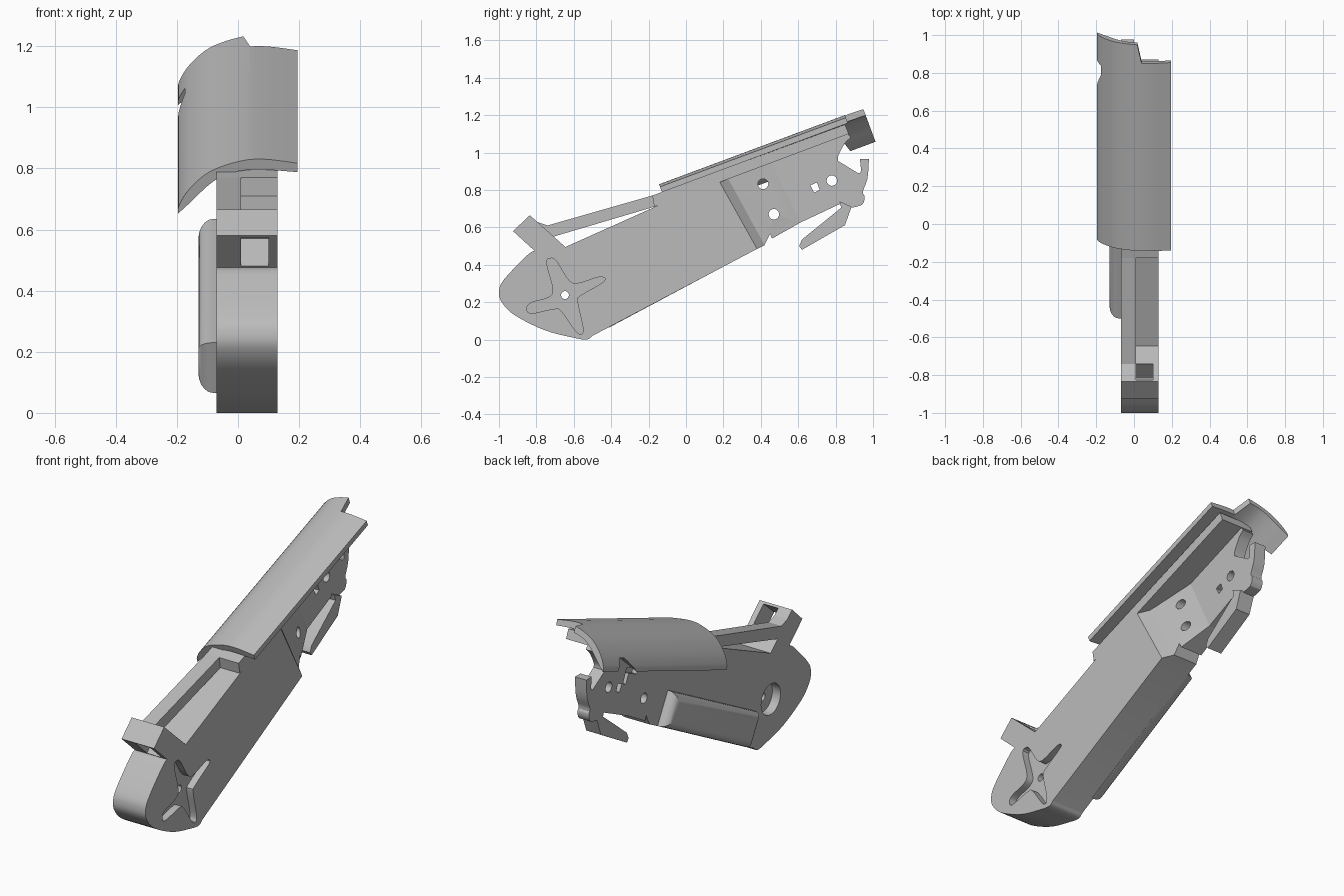
import bpy, bmesh, math
from mathutils import Vector

if "Cube" in bpy.data.objects:
    bpy.data.objects.remove(bpy.data.objects["Cube"])

grey = bpy.data.materials.new("plain grey")
grey.use_nodes = True
grey.diffuse_color = (.5, .5, .5, 1)
grey.node_tree.nodes["Principled BSDF"].inputs["Base Color"].default_value = (.5, .5, .5, 1)


def side(u, v, w):
    """Profile drawn in the y-z plane, extruded along x."""
    return Vector((w, u, v))


TILT = math.radians(20.4)


def cover(x, s, d):
    """Cover frame: across, along the tilted axis, depth below its ridge."""
    c, n = math.cos(TILT), math.sin(TILT)
    return Vector((x, -.144 + s * c + d * n, .83 + s * n - d * c))


def smooth(pts, steps=5, closed=False):
    """Rounded path running through all the points."""
    n = len(pts)
    pick = (lambda i: Vector(pts[i % n])) if closed else (lambda i: Vector(pts[max(0, min(n - 1, i))]))
    path = []
    for i in range(n if closed else n - 1):
        a, b, c, d = (pick(i + k) for k in (-1, 0, 1, 2))
        for k in range(steps):
            t = k / steps
            path.append(tuple(b + (c - a) * t / 2 + (a * 2 - b * 5 + c * 4 - d) * t * t / 2
                              + (b * 3 - a - c * 3 + d) * t ** 3 / 2))
    return path if closed else path + [tuple(pts[-1])]


def circle(u, v, r, sides=24):
    turn = [math.tau * i / sides for i in range(sides)]
    return [(u + r * math.cos(a), v + r * math.sin(a)) for a in turn]


def prism(name, pts, lo, hi, frame=side, soft=0):
    """Extrude a profile; hi may be one depth or one per point."""
    his = hi if isinstance(hi, list) else [hi] * len(pts)
    bm = bmesh.new()
    near = [bm.verts.new(frame(u, v, lo)) for u, v in pts]
    far = [bm.verts.new(frame(u, v, h)) for (u, v), h in zip(pts, his)]
    bm.faces.new(near)
    bm.faces.new(far[::-1])
    for i in range(len(pts)):
        j = (i + 1) % len(pts)
        bm.faces.new((near[i], far[i], far[j], near[j]))
    bmesh.ops.recalc_face_normals(bm, faces=bm.faces)
    if soft:
        rim = [e for e in bm.edges if all(v in near for v in e.verts)]
        bmesh.ops.bevel(bm, geom=rim, offset=soft, segments=5, profile=.5, affect='EDGES')
    mesh = bpy.data.meshes.new(name)
    bm.to_mesh(mesh)
    bm.free()
    mesh.materials.append(grey)
    ob = bpy.data.objects.new(name, mesh)
    bpy.context.collection.objects.link(ob)
    return ob


def activate(ob):
    bpy.ops.object.select_all(action='DESELECT')
    ob.select_set(True)
    bpy.context.view_layer.objects.active = ob


def cut(ob, *prism_args):
    """Subtract a prism and discard the cutter."""
    tool = prism("cutter", *prism_args)
    tool.hide_render = True
    mod = ob.modifiers.new("cut", 'BOOLEAN')
    mod.operation, mod.solver, mod.object = 'DIFFERENCE', 'EXACT', tool
    activate(ob)
    bpy.ops.object.modifier_apply(modifier=mod.name)
    bpy.data.objects.remove(tool)


LEFT, RIGHT = .13, -.07
PLATE = 0.0

# Main body with rounded nose and slanted block
nose = smooth([(-.5, .02), (-.53, 0), (-.6, .01), (-.755, .05), (-.915, .13), (-.985, .2),
               (-1, .26), (-.97, .325), (-.85, .45), (-.81, .475)])
body = prism("main_body", nose + [(-.925, .58), (-.835, .665), (-.645, .495), (.17, .86), (.38, .485)],
             RIGHT, LEFT)

# Slot through the block
cut(body, [(-.82, .66), (-.73, .57), (-.82, .475), (-.93, .565)], .01, .1)

# Star recess, pivot hole and round dish
star = [(-.85, .175), (-.82, .2), (-.735, .225), (-.71, .27), (-.745, .41), (-.72, .435), (-.69, .415),
        (-.63, .32), (-.58, .3), (-.46, .335), (-.44, .31), (-.565, .235), (-.58, .2),
        (-.55, .055), (-.58, .035), (-.66, .145), (-.7, .165), (-.83, .14)]
cut(body, smooth(star, 4, True), LEFT - .04, LEFT + .1)
cut(body, circle(-.647, .238, .085, 32), RIGHT - .1, RIGHT + .05)
cut(body, circle(-.647, .238, .021), -.3, .3)

# Stepped transition from body to thin rear plate
prism("step_band", [(.17, .86), (.215, .88), (.42, .505), (.38, .485)], RIGHT, [LEFT, .08, .08, LEFT])
taper = prism("tapered_wall", [(.215, .88), (.44, .98), (.61, .625), (.46, .54), (.45, .565), (.42, .505)],
              RIGHT, [.08, PLATE, PLATE, .065, .07, .08])

# Rear plate with hooked tail
tail = smooth([(.855, .7), (.94, .72), (.955, .765), (.945, .79), (.97, .86), (.978, .965)], 3)
inner = smooth([(.93, .965), (.935, .9), (.92, .89)], 3)
throat = smooth([(.813, .955), (.815, .985), (.85, 1.05), (.882, 1.08)], 4)
plate = prism("rear_plate", [(.44, .98), (.61, .625), (.823, .725)] + tail + inner + throat + [(.85, 1.12)],
              RIGHT, PLATE)
for y, z in ((.412, .832), (.47, .67), (.78, .85)):
    for part in (taper, plate):
        cut(part, circle(y, z, .028), -.3, .3)
cut(plate, [(.665, .825), (.7, .84), (.715, .8), (.685, .785)], -.3, .3)
cut(plate, [(.52, .86), (.62, .9), (.655, .82), (.63, .81), (.605, .86), (.535, .83)], -.3, RIGHT + .03)

# Trigger lever
prism("trigger_lever", [(.83, .705), (.62, .535), (.605, .5), (.62, .48), (.85, .612), (.885, .71), (.82, .74)],
      RIGHT, PLATE + .02)

# Rounded side bulge along the bottom edge
prism("side_bulge", [(-.41, .065), (.35, .47), (.26, .635), (-.5, .23)], -.13, RIGHT + .01, side, .05)

# Slim rod and the rail under the cover
prism("rod", [(-.8, .63), (-.74, .61), (-.18, .77), (-.17, .71), (-.71, .55)], RIGHT, .01)
prism("rail", [(-.18, .77), (.85, 1.15), (.87, 1.1), (-.17, .71)], RIGHT, LEFT)

# Curved cover shell
outer = smooth([(-.196, .19), (-.192, .16), (-.159, .104), (-.093, .044), (.005, .007), (.087, 0), (.195, .014)])
under = smooth([(.195, .045), (.06, .036), (-.03, .05), (-.09, .085), (-.15, .145)])
shell = prism("cover_shell", outer + under, 0, 1.164, lambda x, d, s: cover(x, s, d))
cut(shell, [(.01, 1.2), (.04, 1.06), (.3, 1.06), (.3, 1.2)], -.2, .3, cover)
cut(shell, [(.8, .22), (.95, .125), (1.0, .125), (1.03, .22)], -.3, -.1, lambda s, d, x: cover(x, s, d))

# Smooth the rounded faces, keep hard edges
for ob in list(bpy.context.collection.objects):
    if ob.type == 'MESH':
        activate(ob)
        bpy.ops.object.shade_smooth_by_angle(angle=math.radians(30))
